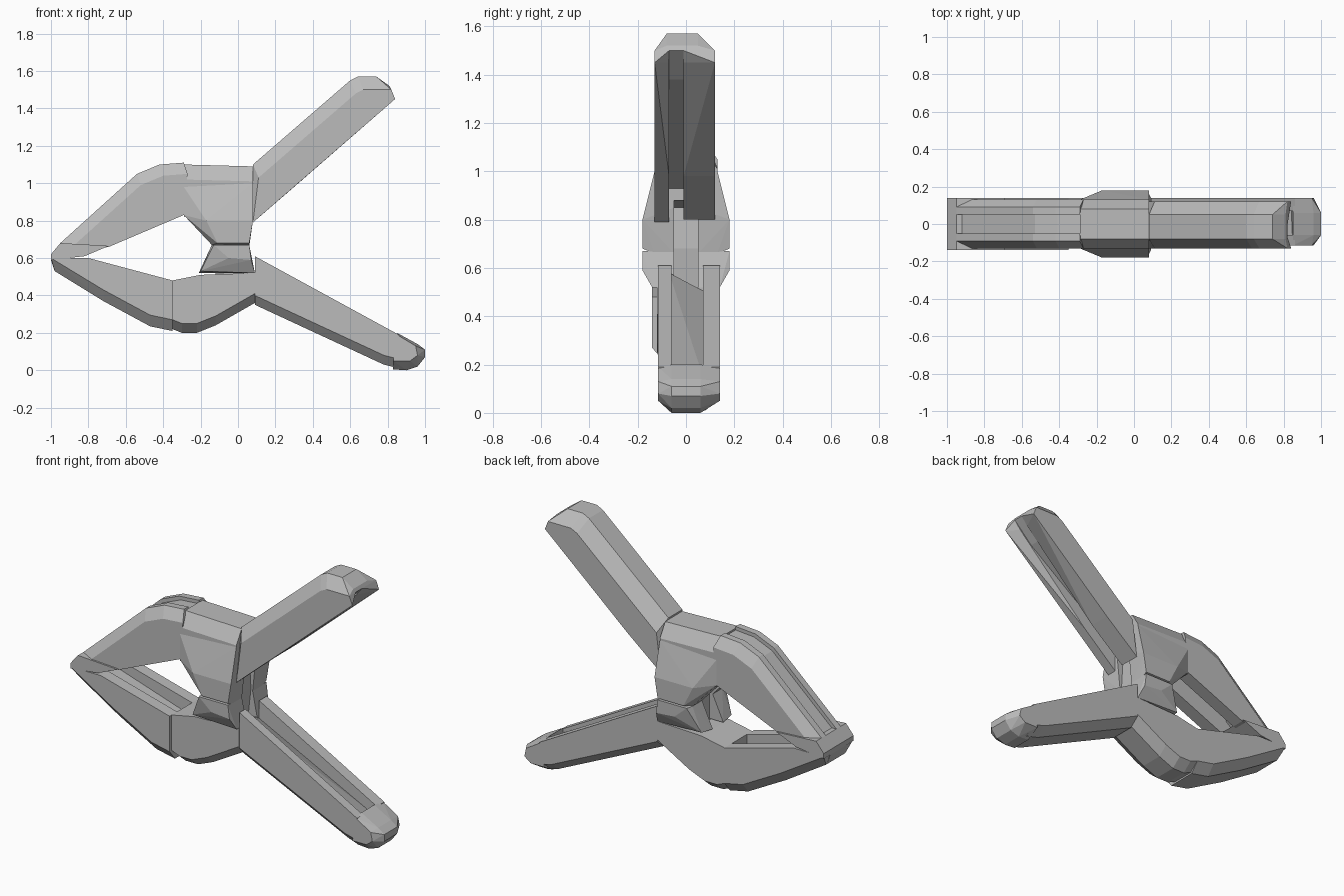
import bpy, bmesh
from mathutils import Vector

cube = bpy.data.objects.get("Cube")
if cube:
    bpy.data.objects.remove(cube, do_unlink=True)

grey = bpy.data.materials.new("plain grey")
grey.use_nodes = True
GREY = (0.5, 0.5, 0.5, 1)
grey.diffuse_color = GREY
grey.node_tree.nodes["Principled BSDF"].inputs["Base Color"].default_value = GREY


def hull(name, sections):
    """Faceted solid wrapped around x-z outlines placed at several depths."""
    bm = bmesh.new()
    for y, outline in sections:
        for x, z in outline:
            bm.verts.new((x, y, z))
    bmesh.ops.remove_doubles(bm, verts=bm.verts[:], dist=0.0005)
    res = bmesh.ops.convex_hull(bm, input=bm.verts[:])
    junk = {v for v in res["geom_interior"] + res["geom_unused"]
            if isinstance(v, bmesh.types.BMVert)}
    bmesh.ops.delete(bm, geom=list(junk), context='VERTS')
    bmesh.ops.dissolve_limit(bm, angle_limit=0.02, verts=bm.verts[:], edges=bm.edges[:])
    bmesh.ops.recalc_face_normals(bm, faces=bm.faces[:])
    mesh = bpy.data.meshes.new(name)
    bm.to_mesh(mesh)
    bm.free()
    mesh.materials.append(grey)
    obj = bpy.data.objects.new(name, mesh)
    bpy.context.collection.objects.link(obj)
    return obj


def slab(name, outer, inner, y0, y1, c0, c1, shift):
    """Slab whose outer edge is chamfered by c0 / c1 toward the two sides."""
    def low(c):
        if not c:
            return outer + inner
        return [tuple(Vector(p) + Vector(shift)) for p in outer] + inner
    full = outer + inner
    return hull(name, [(y0, low(c0)), (y0 + c0, full), (y1 - c1, full), (y1, low(c1))])


# Upper handle: two ribs meeting along a groove underneath
top = [(0.08, 1.1), (0.6, 1.55), (0.64, 1.57), (0.74, 1.57), (0.81, 1.52)]
slab("upper_handle_front", top, [(0.82, 1.5), (0.78, 1.45), (0.3, 0.98), (0.08, 0.79)],
     -0.13, -0.07, 0.05, 0, (0.03, -0.07))
slab("upper_handle_back", top, [(0.82, 1.5), (0.78, 1.45), (0.3, 0.98), (0.08, 0.8)],
     -0.01, 0.12, 0, 0.07, (0.03, -0.07))
slab("upper_handle_web", top, [(0.82, 1.5), (0.7, 1.38), (0.08, 0.93)],
     -0.08, 0, 0, 0, (0, 0))

# Upper body bridging the two cheeks
slab("upper_body", [(-0.29, 1.1), (0.08, 1.09)], [(0.08, 0.88), (-0.29, 0.82)],
     -0.13, 0.13, 0.05, 0.05, (0, -0.08))

# Pivot cheeks and feet, one pair on each side
for side, s in (("front", -1), ("back", 1)):
    cheek = [(-0.29, 0.98), (0.08, 1.0), (0.08, 0.85), (0.06, 0.66),
             (-0.14, 0.67), (-0.29, 0.83)]
    hull("cheek_" + side, [
        (s * 0.05, cheek), (s * 0.13, cheek),
        (s * 0.18, [(-0.17, 0.8), (0.08, 0.8), (0.06, 0.68), (-0.11, 0.68)])])
    hull("foot_" + side, [
        (s * 0.05, [(-0.14, 0.67), (0.06, 0.67), (0.09, 0.52), (-0.21, 0.52)]),
        (s * 0.14, [(-0.14, 0.67), (0.06, 0.67), (0.09, 0.52), (-0.2, 0.53)]),
        (s * 0.18, [(-0.13, 0.67), (0.06, 0.67), (0.07, 0.59), (-0.05, 0.6)])])

# Spring block between the cheeks
core = [(-0.12, 0.85), (0.04, 0.85), (0.05, 0.68), (0.03, 0.5), (-0.12, 0.5)]
hull("spring_core", [(-0.07, core), (0.07, core)])

# Upper jaw: two side walls with a recessed spine
jaw_top = [(-0.95, 0.68), (-0.75, 0.86), (-0.54, 1.05), (-0.42, 1.1), (-0.29, 1.11)]
jaw_low = [(-0.29, 0.83), (-0.69, 0.66), (-0.88, 0.63)]
slab("upper_jaw_wall_front", jaw_top, jaw_low, -0.13, -0.05, 0.04, 0, (0.02, -0.06))
slab("upper_jaw_wall_back", jaw_top, jaw_low, 0.05, 0.13, 0, 0.04, (0.02, -0.06))
for i, (a, b) in enumerate(zip(jaw_top, jaw_top[1:])):
    strip = [(a[0] + 0.01, a[1] - 0.02), (b[0] + 0.01, b[1] - 0.02),
             (b[0] + 0.03, b[1] - 0.11), (a[0] + 0.06, a[1] - 0.07)]
    hull("upper_jaw_spine_%d" % (i + 1), [(-0.06, strip), (0.06, strip)])

# Gripping tip
tip = [(-1, 0.59), (-1, 0.62), (-0.95, 0.68), (-0.69, 0.665), (-0.82, 0.61)]
hull("jaw_tip", [(-0.14, tip), (0.14, tip)])

# Lower jaw: two side walls over a floor
low_out = [(-0.98, 0.53), (-0.72, 0.37), (-0.47, 0.235), (-0.35, 0.21)]
low_in = [(-0.35, 0.48), (-0.8, 0.6), (-1, 0.6)]
slab("lower_jaw_wall_front", low_out, low_in, -0.14, -0.07, 0.05, 0, (0, 0.06))
slab("lower_jaw_wall_back", low_out, low_in, 0.07, 0.14, 0, 0.05, (0, 0.06))
hull("lower_jaw_floor", [(y, low_out + [(-0.35, 0.4), (-0.85, 0.56), (-1, 0.59)])
                         for y in (-0.08, 0.08)])

# Lower body
slab("lower_body", [(-0.35, 0.22), (-0.3, 0.2), (-0.22, 0.2), (-0.12, 0.24), (0.09, 0.36)],
     [(0.09, 0.52), (-0.2, 0.51), (-0.35, 0.48)], -0.12, 0.14, 0.06, 0.06, (0, 0.05))

# Lower handle: shallow channel between two rails
under = [(0.09, 0.35), (0.78, 0.03), (0.86, 0.01)]
slab("lower_handle_front", under, [(0.86, 0.19), (0.09, 0.61)],
     -0.115, -0.06, 0.045, 0, (0, 0.05))
slab("lower_handle_back", under, [(0.86, 0.19), (0.09, 0.61)],
     0.07, 0.14, 0, 0.06, (0, 0.05))
hull("lower_handle_channel", [(-0.07, under + [(0.86, 0.17), (0.09, 0.58)]),
                              (0.08, under + [(0.86, 0.12), (0.09, 0.5)])])

# Rounded cap on the lower handle
cap = [(0.85, 0.2), (0.96, 0.14), (1, 0.11), (1, 0.07), (0.96, 0.02), (0.9, 0), (0.83, 0.005)]
side_cap = [(0.85, 0.19), (0.95, 0.13), (0.96, 0.08), (0.92, 0.05), (0.83, 0.05)]
hull("lower_handle_cap", [(-0.115, side_cap), (-0.06, cap), (0.06, cap), (0.14, side_cap)])
